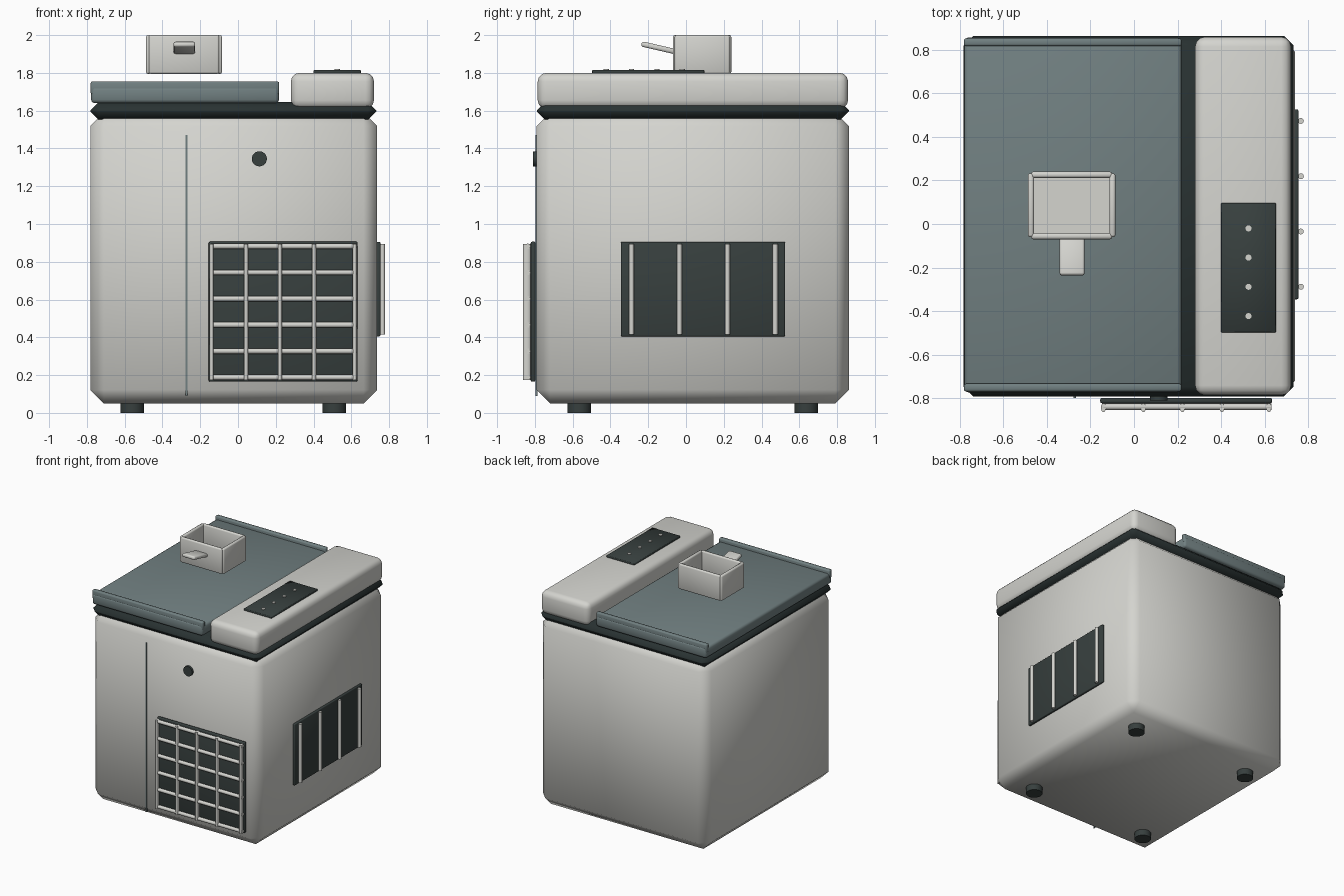
import bpy, bmesh, math
from mathutils import Matrix, Vector

if "Cube" in bpy.data.objects:
    bpy.data.objects.remove(bpy.data.objects["Cube"])


def mat(name, r, g, b):
    m = bpy.data.materials.new(name)
    m.diffuse_color = (r, g, b, 1)
    m.use_nodes = True
    m.node_tree.nodes["Principled BSDF"].inputs["Base Color"].default_value = m.diffuse_color
    return m


LIGHT = mat("warm_light_grey", 0.66, 0.66, 0.625)
LID = mat("slate_blue_grey", 0.165, 0.215, 0.22)
DARK = mat("charcoal", 0.038, 0.050, 0.048)
BLACK = mat("dark_trim", 0.022, 0.032, 0.032)


def finish(name, bm, material, smooth=60):
    me = bpy.data.meshes.new(name)
    bmesh.ops.recalc_face_normals(bm, faces=bm.faces[:])
    bm.to_mesh(me)
    bm.free()
    me.materials.append(material)
    me.shade_smooth()
    me.set_sharp_from_angle(angle=math.radians(smooth))
    ob = bpy.data.objects.new(name, me)
    bpy.context.collection.objects.link(ob)
    return ob


def box(name, x, y, z, material, width=0.0, segs=2):
    bm = bmesh.new()
    bmesh.ops.create_cube(bm, size=1)
    for v in bm.verts:
        v.co = Vector((a[0] if c < 0 else a[1]) for a, c in zip((x, y, z), v.co))
    if width:
        bmesh.ops.bevel(bm, geom=bm.edges[:], offset=width, segments=segs,
                        profile=0.5, affect='EDGES', clamp_overlap=True)
    return finish(name, bm, material)


def rod(name, a, b, r, material, sides=12, squash=1.0):
    a, b = Vector(a), Vector(b)
    bm = bmesh.new()
    rot = (b - a).to_track_quat('Z', 'Y').to_matrix().to_4x4()
    bmesh.ops.create_cone(bm, cap_ends=True, segments=sides, radius1=r, radius2=r,
                          depth=(b - a).length,
                          matrix=Matrix.Translation((a + b) / 2) @ rot)
    for v in bm.verts:  # optional flattening across x
        v.co.x = a.x + (v.co.x - a.x) * squash
    return finish(name, bm, material)


# Cabinet with broad chamfers; its top chamfer tucks into the seal
box("cabinet", (-0.782, 0.737), (-0.792, 0.862), (0.05, 1.59), LIGHT, 0.072, 1)

# Dark bulging seal between cabinet and top
box("seal_band", (-0.782, 0.732), (-0.79, 0.862), (1.552, 1.646), BLACK, 0.044, 1)

# Sliding lid with raised front and back lips
box("lid", (-0.778, 0.217), (-0.772, 0.855), (1.64, 1.727), LID, 0.018, 2)
for n, y0 in (("front", -0.768), ("back", 0.815)):
    box(f"lid_lip_{n}", (-0.78, 0.218), (y0, y0 + 0.036), (1.685, 1.755), LID, 0.01, 2)

# Control console with plate and buttons
box("console", (0.28, 0.72), (-0.785, 0.858), (1.61, 1.80), LIGHT, 0.045, 3)
box("control_plate", (0.40, 0.65), (-0.497, 0.097), (1.795, 1.815), DARK, 0.003, 1)
for i in range(4):
    y = -0.02 - 0.134 * i
    rod(f"button_{i}", (0.525, y, 1.81), (0.525, y, 1.821), 0.014, LIGHT, 16)

# Open scoop box hovering over the lid, with tilted handle
for n, x0 in (("left", -0.487), ("right", -0.113)):
    box(f"scoop_wall_{n}", (x0, x0 + 0.028), (-0.06, 0.232), (1.795, 2.0), LIGHT, 0.01, 2)
for n, y0 in (("front", -0.07), ("back", 0.212)):
    box(f"scoop_wall_{n}", (-0.472, -0.1), (y0, y0 + 0.028), (1.795, 2.0), LIGHT, 0.01, 2)
box("scoop_floor", (-0.475, -0.1), (-0.06, 0.23), (1.797, 1.82), LIGHT)
handle = box("scoop_handle", (-0.057, 0.057), (-0.185, 0.0), (-0.014, 0.014), LIGHT, 0.01, 2)
handle.location = (-0.284, -0.055, 1.912)
handle.rotation_euler = (math.radians(-13), 0, 0)

# Front seam line and round indicator
box("front_seam", (-0.277, -0.267), (-0.797, -0.785), (0.09, 1.47), LID)
rod("front_indicator", (0.113, -0.78, 1.345), (0.113, -0.81, 1.345), 0.04, DARK, 24)

# Front grille: dark plate standing just off the cabinet, with crossed bars
box("front_grille_plate", (-0.155, 0.633), (-0.822, -0.797), (0.165, 0.907), DARK, 0.008, 2)
for i, x in enumerate((-0.14, 0.043, 0.222, 0.403, 0.618)):
    rod(f"grille_upright_{i}", (x, -0.842, 0.175), (x, -0.842, 0.895), 0.021, LIGHT, 12, 0.55)
for i in range(6):
    z = 0.188 + 0.1388 * i
    rod(f"grille_crossbar_{i}", (-0.14, -0.838, z), (0.63, -0.838, z), 0.0145, LIGHT)

# Side vent: dark plate with upright bars
box("side_vent_plate", (0.73, 0.754), (-0.345, 0.525), (0.405, 0.905), DARK, 0.006, 2)
for i in range(4):
    y = -0.288 + 0.2535 * i
    rod(f"side_vent_bar_{i}", (0.765, y, 0.415), (0.765, y, 0.893), 0.0135, LIGHT)

# Feet
for n, x in (("left", -0.56), ("right", 0.51)):
    for m, y in (("front", -0.565), ("back", 0.637)):
        rod(f"foot_{m}_{n}", (x, y, 0), (x, y, 0.06), 0.062, DARK, 24)
